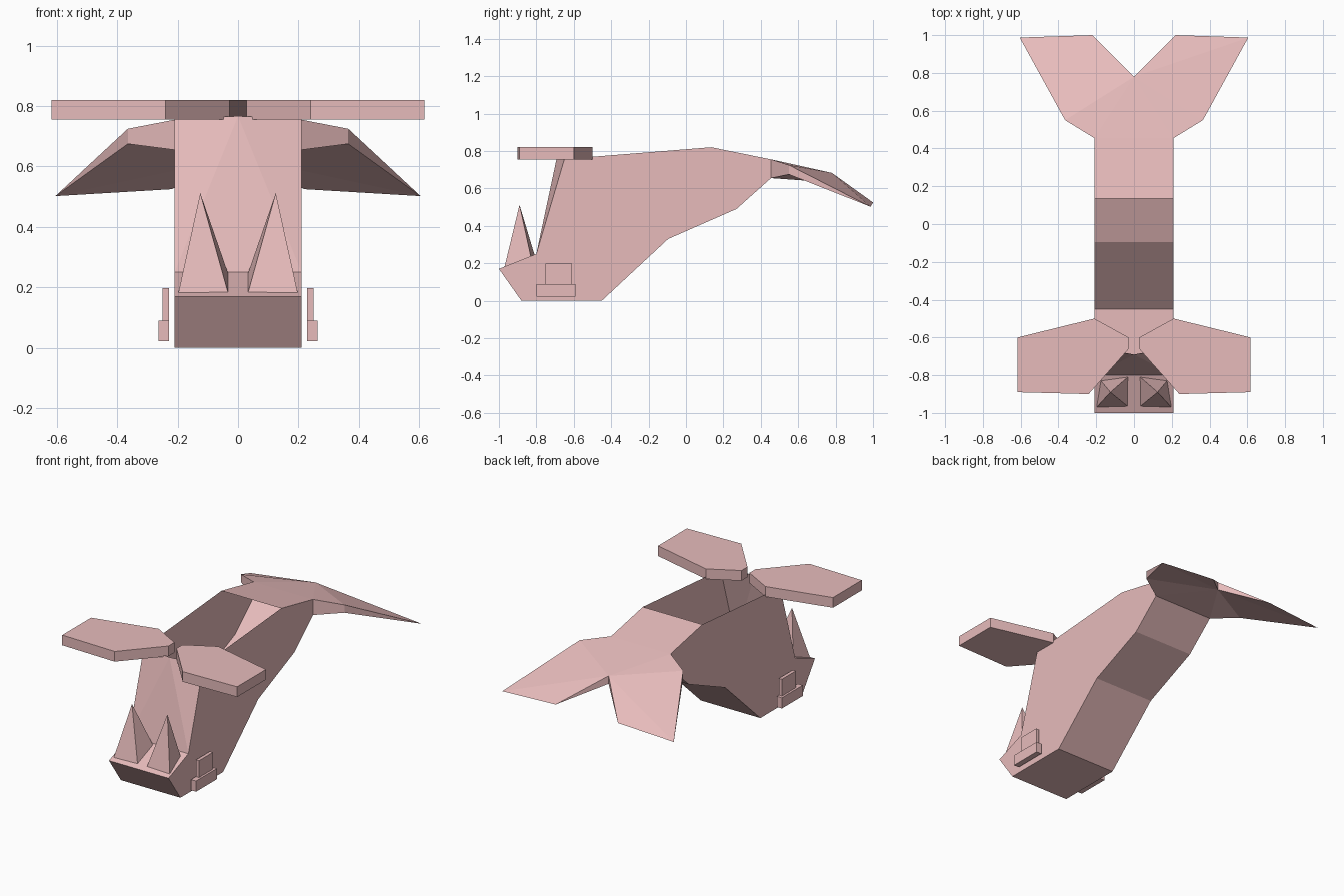
import bpy, bmesh

if "Cube" in bpy.data.objects:
    bpy.data.objects.remove(bpy.data.objects["Cube"])

skin = bpy.data.materials.new("pink_skin")
skin.diffuse_color = (0.80, 0.50, 0.50, 1)
skin.use_nodes = True
skin.node_tree.nodes["Principled BSDF"].inputs["Base Color"].default_value = skin.diffuse_color


def make(name, verts, faces):
    mesh = bpy.data.meshes.new(name)
    mesh.from_pydata(verts, [], faces)
    bm = bmesh.new()
    bm.from_mesh(mesh)
    bmesh.ops.recalc_face_normals(bm, faces=bm.faces)
    bm.to_mesh(mesh)
    bm.free()
    mesh.materials.append(skin)
    obj = bpy.data.objects.new(name, mesh)
    bpy.context.collection.objects.link(obj)
    return obj


def mirror(obj):
    mod = obj.modifiers.new("mirror", 'MIRROR')
    mod.merge_threshold = 0.0005
    return obj


def box(name, x, y, z):
    verts = [(a, b, c) for a in x for b in y for c in z]
    faces = [(0, 1, 3, 2), (4, 6, 7, 5), (0, 4, 5, 1),
             (2, 3, 7, 6), (0, 2, 6, 4), (1, 5, 7, 3)]
    return make(name, verts, faces)


# Body: side profile skinned across the width, back left open on top
W = 0.21
profile = [(-0.65, 0.757), (-0.80, 0.25), (-1.0, 0.17), (-0.88, 0.0),
           (-0.45, 0.0), (-0.095, 0.33), (0.27, 0.49), (0.455, 0.655),
           (0.455, 0.755), (0.135, 0.82)]
n = len(profile)
verts = [(s * W, y, z) for s in (-1, 1) for y, z in profile]
verts.append((0, -0.69, 0.767))                     # brow ridge point
faces = [list(range(n)), list(range(n, 2 * n))]     # flat sides
faces += [(i, i + 1, n + i + 1, n + i) for i in range(1, n - 1) if i != 7]
faces += [(0, 1, 2 * n), (n, 2 * n, n + 1), (1, n + 1, 2 * n)]
make("body", verts, faces)

# Tail flukes: half modelled, then mirrored
verts = [(0, 0.455, 0.755), (W, 0.455, 0.755), (0.365, 0.55, 0.725),
         (0, 0.78, 0.683),
         (0, 0.455, 0.655), (W, 0.455, 0.655), (0.365, 0.55, 0.675),
         (0, 0.78, 0.632),
         (0.605, 0.987, 0.502), (0.22, 1.0, 0.525)]
TIP, INNER = 8, 9
faces = [(0, 1, 3), (1, 2, 3), (2, TIP, 3), (TIP, INNER, 3),
         (4, 7, 5), (5, 7, 6), (6, 7, TIP), (TIP, 7, INNER),
         (1, 5, 6, 2), (2, 6, TIP), (3, INNER, 7)]
mirror(make("tail_flukes", verts, faces))

# Front fins: flat slabs either side of the brow
outline = [(0.028, -0.60), (0.21, -0.50), (0.617, -0.60),
           (0.617, -0.89), (0.24, -0.90), (0.028, -0.66)]
k = len(outline)
verts = [(x, y, z) for z in (0.755, 0.82) for x, y in outline]
faces = [list(range(k)), list(range(k, 2 * k))]
faces += [(i, (i + 1) % k, k + (i + 1) % k, k + i) for i in range(k)]
mirror(make("front_fins", verts, faces))

# Teeth: leaning-base pyramids on the lower jaw
verts = [(0.033, -0.965, 0.182), (0.198, -0.97, 0.18), (0.175, -0.83, 0.238),
         (0.033, -0.81, 0.246), (0.125, -0.89, 0.512)]
faces = [(0, 1, 2), (0, 2, 3), (0, 1, 4), (1, 2, 4), (2, 3, 4), (3, 0, 4)]
mirror(make("teeth", verts, faces))

# Eyes and the lids below them
mirror(box("eyes", (0.228, 0.25), (-0.75, -0.61), (0.09, 0.197)))
mirror(box("lower_lids", (0.228, 0.264), (-0.80, -0.59), (0.022, 0.09)))
